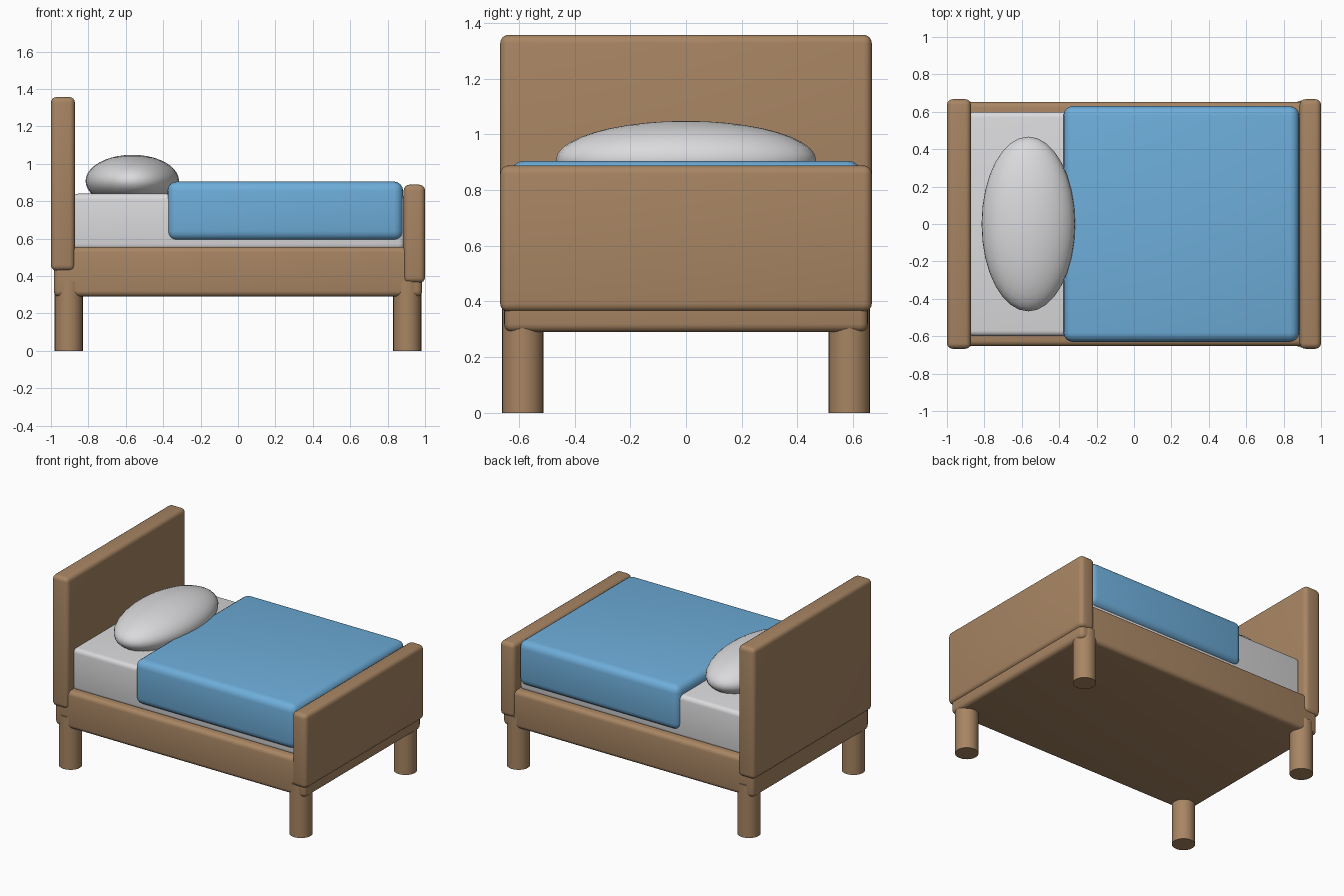
import bpy
import math

if "Cube" in bpy.data.objects:
    bpy.data.objects.remove(bpy.data.objects["Cube"])


def material(name, color):
    m = bpy.data.materials.new(name)
    m.diffuse_color = (*color, 1.0)
    m.use_nodes = True
    m.node_tree.nodes["Principled BSDF"].inputs["Base Color"].default_value = m.diffuse_color
    return m


wood = material("warm_wood", (0.39, 0.235, 0.125))
blue = material("blanket_blue", (0.155, 0.42, 0.70))
white = material("linen_white", (0.70, 0.70, 0.715))


def finish(obj, name, mat, angle=40):
    obj.name = name
    obj.data.materials.append(mat)
    bpy.ops.object.shade_smooth_by_angle(angle=math.radians(angle))


def rounded_box(name, x, y, z, radius, mat):
    """Box spanning the given (min, max) ranges, with rounded edges."""
    spans = (x, y, z)
    bpy.ops.mesh.primitive_cube_add(size=1, location=[(a + b) / 2 for a, b in spans])
    obj = bpy.context.object
    obj.scale = [b - a for a, b in spans]
    bpy.ops.object.transform_apply(location=False, rotation=False, scale=True)
    bevel = obj.modifiers.new("rounding", 'BEVEL')
    bevel.width = radius
    bevel.segments = 4
    bpy.ops.object.modifier_apply(modifier="rounding")
    finish(obj, name, mat)


# Wooden frame and end boards
rounded_box("frame", (-0.985, 0.985), (-0.653, 0.653), (0.29, 0.556), 0.03, wood)
rounded_box("headboard", (-1.0, -0.872), (-0.667, 0.667), (0.428, 1.357), 0.03, wood)
rounded_box("footboard", (0.886, 1.0), (-0.667, 0.667), (0.363, 0.888), 0.03, wood)

# Bedding
rounded_box("mattress", (-0.885, 0.89), (-0.60, 0.60), (0.54, 0.84), 0.03, white)
rounded_box("blanket", (-0.377, 0.883), (-0.63, 0.63), (0.59, 0.905), 0.05, blue)

# Pillow: a flattened ellipsoid
bpy.ops.mesh.primitive_uv_sphere_add(segments=32, ring_count=20, radius=1,
                                     location=(-0.565, 0, 0.908))
pillow = bpy.context.object
pillow.scale = (0.25, 0.467, 0.14)
bpy.ops.object.transform_apply(location=False, rotation=False, scale=True)
finish(pillow, "pillow", white, 180)

# Four round legs, slightly proud of the frame sides
for x_name, sx in (("head", -1), ("foot", 1)):
    for y_name, sy in (("front", -1), ("back", 1)):
        bpy.ops.mesh.primitive_cylinder_add(vertices=24, radius=0.075, depth=0.373,
                                            location=(sx * 0.905, sy * 0.586, 0.1865))
        finish(bpy.context.object, f"{x_name}_{y_name}_leg", wood)
